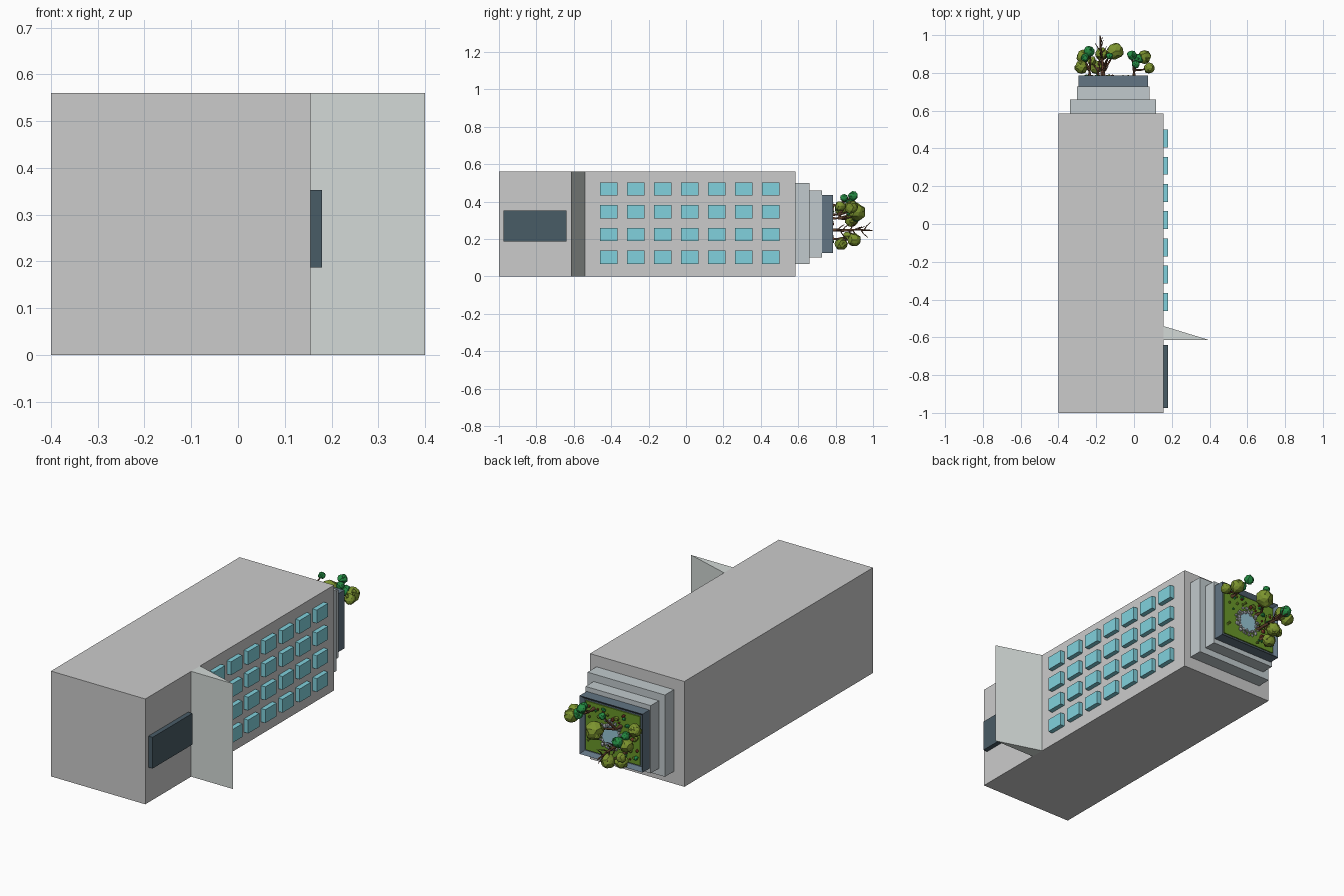
import bpy, bmesh, math, random
from mathutils import Vector, Matrix

if "Cube" in bpy.data.objects:
    bpy.data.objects.remove(bpy.data.objects["Cube"])

random.seed(7)


def material(name, r, g, b):
    m = bpy.data.materials.new(name)
    m.diffuse_color = [(c / 255) ** 2.2 for c in (r, g, b)] + [1]
    m.use_nodes = True
    m.node_tree.nodes["Principled BSDF"].inputs["Base Color"].default_value = m.diffuse_color
    return m


GLASS = material("glass_blue", 128, 208, 220)
DOOR = material("door_slate", 74, 92, 102)
PALE = material("pale_step", 192, 201, 204)
CANOPY = material("canopy_pale", 210, 217, 214)
SLATE = material("planter_slate", 98, 116, 130)
GRASS = material("grass", 105, 150, 45)
OLIVE = material("olive_leaf", 122, 145, 50)
GREEN = material("green_leaf", 42, 140, 70)
BARK = material("bark", 98, 68, 50)
STONE = material("stone", 165, 168, 172)
WATER = material("water", 150, 195, 210)
RUST = material("rust_shrub", 135, 65, 50)


def finish(name, bm, mat=None):
    bmesh.ops.recalc_face_normals(bm, faces=bm.faces)
    mesh = bpy.data.meshes.new(name)
    bm.to_mesh(mesh)
    bm.free()
    ob = bpy.data.objects.new(name, mesh)
    bpy.context.collection.objects.link(ob)
    if mat:
        mesh.materials.append(mat)
    return ob


def add_box(bm, x0, x1, y0, y1, z0, z1):
    m = Matrix.Translation(((x0 + x1) / 2, (y0 + y1) / 2, (z0 + z1) / 2))
    bmesh.ops.create_cube(bm, size=1, matrix=m @ Matrix.Diagonal((x1 - x0, y1 - y0, z1 - z0, 1)))


def box(name, dims, mat=None):
    bm = bmesh.new()
    add_box(bm, *dims)
    return finish(name, bm, mat)


def add_blob(bm, centre, r, sub=2, jitter=0.12, squash=1.0):
    # squash flattens along y, the growing direction of the garden
    m = Matrix.Translation(centre) @ Matrix.Diagonal((r, r * squash, r, 1))
    geo = bmesh.ops.create_icosphere(bm, subdivisions=sub, radius=1, matrix=m)
    for v in geo["verts"]:
        v.co += (v.co - Vector(centre)) * random.uniform(-jitter, jitter)


def branches(name, paths):
    # tapered limbs: each path is a list of points plus a base radius
    cu = bpy.data.curves.new(name, "CURVE")
    cu.dimensions = "3D"
    cu.bevel_depth = 1
    cu.bevel_resolution = 1
    cu.use_fill_caps = True
    for pts, rad in paths:
        sp = cu.splines.new("POLY")
        sp.points.add(len(pts) - 1)
        for i, p in enumerate(pts):
            sp.points[i].co = (*p, 1)
            sp.points[i].radius = rad * (1 - 0.65 * i / (len(pts) - 1))
    cu.materials.append(BARK)
    ob = bpy.data.objects.new(name, cu)
    bpy.context.collection.objects.link(ob)


# Main block and door
box("main_block", (-0.4, 0.155, -1, 0.585, 0, 0.56))
box("door", (0.155, 0.18, -0.975, -0.64, 0.187, 0.353), DOOR)

# Windows: seven columns by four rows
bm = bmesh.new()
for col in range(7):
    for row in range(4):
        y, z = -0.46 + col * 0.1442, 0.067 + row * 0.1215
        add_box(bm, 0.155, 0.18, y, y + 0.095, z, z + 0.071)
finish("windows", bm, GLASS)

# Wedge canopy
bm = bmesh.new()
face = bm.faces.new([bm.verts.new(p) for p in
                     ((0.155, -0.54, 0), (0.155, -0.615, 0), (0.4, -0.615, 0))])
ext = bmesh.ops.extrude_face_region(bm, geom=[face])
bmesh.ops.translate(bm, vec=(0, 0, 0.56),
                    verts=[g for g in ext["geom"] if isinstance(g, bmesh.types.BMVert)])
finish("canopy", bm, CANOPY)

# Stepped crown
box("step_lower", (-0.338, 0.117, 0.585, 0.66, 0.065, 0.5), PALE)
box("step_upper", (-0.302, 0.081, 0.66, 0.728, 0.1, 0.46), PALE)

# Garden tray: inset and sunk end face
bm = bmesh.new()
add_box(bm, -0.295, 0.075, 0.728, 0.787, 0.125, 0.435)
end = max(bm.faces, key=lambda f: f.calc_center_median().y)
bmesh.ops.inset_region(bm, faces=[end], thickness=0.025)
bmesh.ops.translate(bm, vec=(0, -0.02, 0), verts=end.verts)
finish("garden_tray", bm, SLATE)
box("lawn", (-0.27, 0.05, 0.76, 0.774, 0.15, 0.41), GRASS)

# Pond with stone ring
PX, PZ = -0.1, 0.265
bm = bmesh.new()
bmesh.ops.create_cone(bm, cap_ends=True, segments=12, radius1=0.055, radius2=0.055, depth=0.01,
                      matrix=Matrix.Translation((PX, 0.775, PZ)) @ Matrix.Rotation(math.pi / 2, 4, "X"))
finish("pond", bm, WATER)
bm = bmesh.new()
for i in range(44):
    a = i * math.tau / 22 + random.uniform(-0.1, 0.1)
    d = (0.055 if i < 22 else 0.073) + random.uniform(-0.006, 0.006)
    add_blob(bm, (PX + d * math.cos(a), 0.777, PZ + d * math.sin(a)),
             random.uniform(0.007, 0.012), 1, 0.2, 0.8)
finish("pond_stones", bm, STONE)

# Low shrubs around the lawn edge
for name, mat, n in (("rust_shrubs", RUST, 14), ("olive_shrubs", OLIVE, 16), ("green_shrubs", GREEN, 10)):
    bm = bmesh.new()
    done = 0
    while done < n:
        x, z = random.uniform(-0.26, 0.04), random.uniform(0.16, 0.4)
        if math.hypot(x - PX, z - PZ) > 0.09:
            add_blob(bm, (x, 0.78, z), random.uniform(0.006, 0.013), 1, 0.25)
            done += 1
    finish(name, bm, mat)

# Leafy trees: base point, then crowns as (x, y, z, radius, leaf material)
O, G = OLIVE, GREEN
trees = [
    ((0.0, 0.38), [(0.025, 0.875, 0.385, 0.027, G), (-0.012, 0.893, 0.43, 0.025, G),
                   (0.055, 0.885, 0.37, 0.036, O), (0.08, 0.825, 0.375, 0.028, O),
                   (0.01, 0.845, 0.42, 0.02, G)]),
    ((-0.16, 0.33), [(-0.1, 0.915, 0.345, 0.045, O), (-0.13, 0.89, 0.42, 0.018, G)]),
    ((-0.235, 0.31), [(-0.28, 0.83, 0.36, 0.034, O), (-0.238, 0.915, 0.32, 0.028, G),
                      (-0.27, 0.885, 0.3, 0.036, O), (-0.26, 0.88, 0.345, 0.022, G)]),
    ((-0.19, 0.2), [(-0.17, 0.9, 0.195, 0.036, O), (-0.2, 0.83, 0.175, 0.034, O),
                    (-0.225, 0.865, 0.215, 0.024, O)]),
]
for n, ((bx, bz), crowns) in enumerate(trees, 1):
    limbs = []
    fork = Vector((bx, 0.815, bz))
    limbs.append(([Vector((bx, 0.77, bz)), fork], 0.011))
    for x, y, z, r, mat in crowns:
        tip = Vector((x, y, z))
        mid = fork.lerp(tip, 0.5) + Vector([random.uniform(-0.008, 0.008) for _ in range(3)])
        limbs.append(([fork, mid, tip], 0.007))
    branches(f"tree_{n}_limbs", limbs)
    for mat, label in ((OLIVE, "olive"), (GREEN, "green")):
        bm = bmesh.new()
        for x, y, z, r, m in crowns:
            if m is mat:
                add_blob(bm, (x, y, z), r)
                for _ in range(3):
                    off = Vector([random.uniform(-1, 1) for _ in range(3)]).normalized() * r * 0.6
                    add_blob(bm, Vector((x, y, z)) + off, r * 0.5, 1)
        if bm.verts:
            finish(f"tree_{n}_{label}_crown", bm, mat)
        else:
            bm.free()

# Bare tree with side twigs
trunk = [Vector(p) for p in ((-0.17, 0.77, 0.25), (-0.165, 0.84, 0.245), (-0.175, 0.91, 0.25), (-0.18, 0.998, 0.245))]
limbs = [(trunk, 0.01)]
for i in range(12):
    t = 0.4 + 0.19 * i
    k = min(int(t), 2)
    root = trunk[k].lerp(trunk[k + 1], t - k)
    a = i * 2.4
    out = Vector((math.cos(a) * 0.7, 0.8, math.sin(a))) * 0.045
    tip = root + out
    tip.y = min(tip.y, 0.99)
    limbs.append(([root, root.lerp(tip, 0.5) + Vector((0, -0.006, 0)), tip], 0.004))
branches("bare_tree", limbs)
